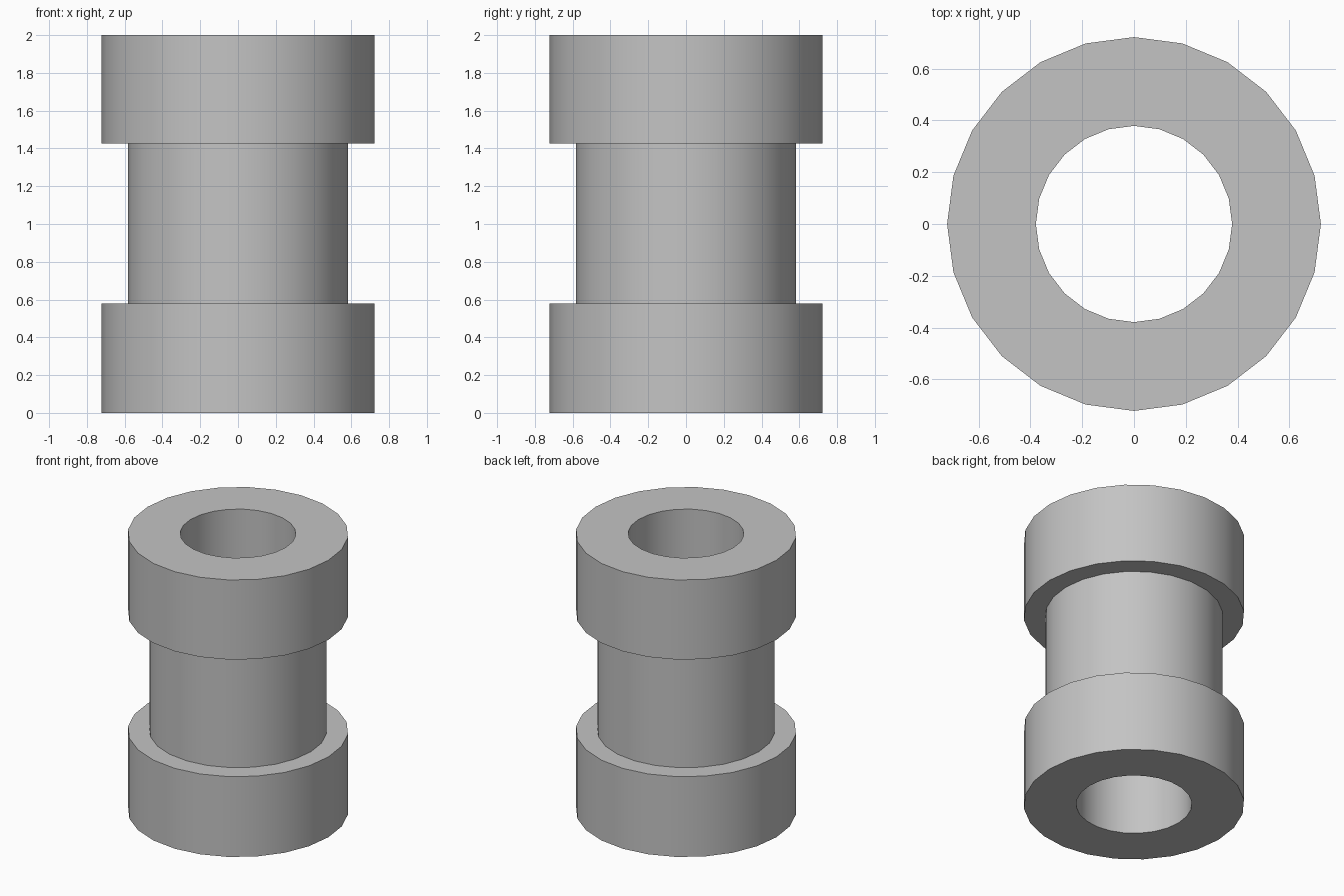
import bpy, bmesh, math

cube = bpy.data.objects.get("Cube")
if cube:
    bpy.data.objects.remove(cube)

SEGMENTS = 24
OUTER, WAIST, BORE = 0.722, 0.582, 0.379
LOW, HIGH, TOP = 0.58, 1.425, 2.0

grey = bpy.data.materials.new("plain grey")
grey.use_nodes = True
colour = (0.55, 0.55, 0.55, 1)
grey.diffuse_color = colour
grey.node_tree.nodes["Principled BSDF"].inputs["Base Color"].default_value = colour

# Closed half section of the spool: bore, lower flange, waist, upper flange
profile = [(BORE, 0), (OUTER, 0), (OUTER, LOW), (WAIST, LOW),
           (WAIST, HIGH), (OUTER, HIGH), (OUTER, TOP), (BORE, TOP)]

# Turn the section around the z axis
bm = bmesh.new()
rings = []
for i in range(SEGMENTS):
    a = 2 * math.pi * i / SEGMENTS
    rings.append([bm.verts.new((r * math.cos(a), r * math.sin(a), z)) for r, z in profile])
for i, ring in enumerate(rings):
    after = rings[(i + 1) % SEGMENTS]
    for j in range(len(profile)):
        k = (j + 1) % len(profile)
        bm.faces.new((ring[j], after[j], after[k], ring[k]))
bmesh.ops.recalc_face_normals(bm, faces=bm.faces)

mesh = bpy.data.meshes.new("flanged_sleeve")
bm.to_mesh(mesh)
bm.free()
mesh.materials.append(grey)
sleeve = bpy.data.objects.new("flanged_sleeve", mesh)
bpy.context.collection.objects.link(sleeve)

# Round walls smooth, rims sharp
bpy.ops.object.select_all(action='DESELECT')
sleeve.select_set(True)
bpy.context.view_layer.objects.active = sleeve
bpy.ops.object.shade_smooth_by_angle(angle=math.radians(40))
